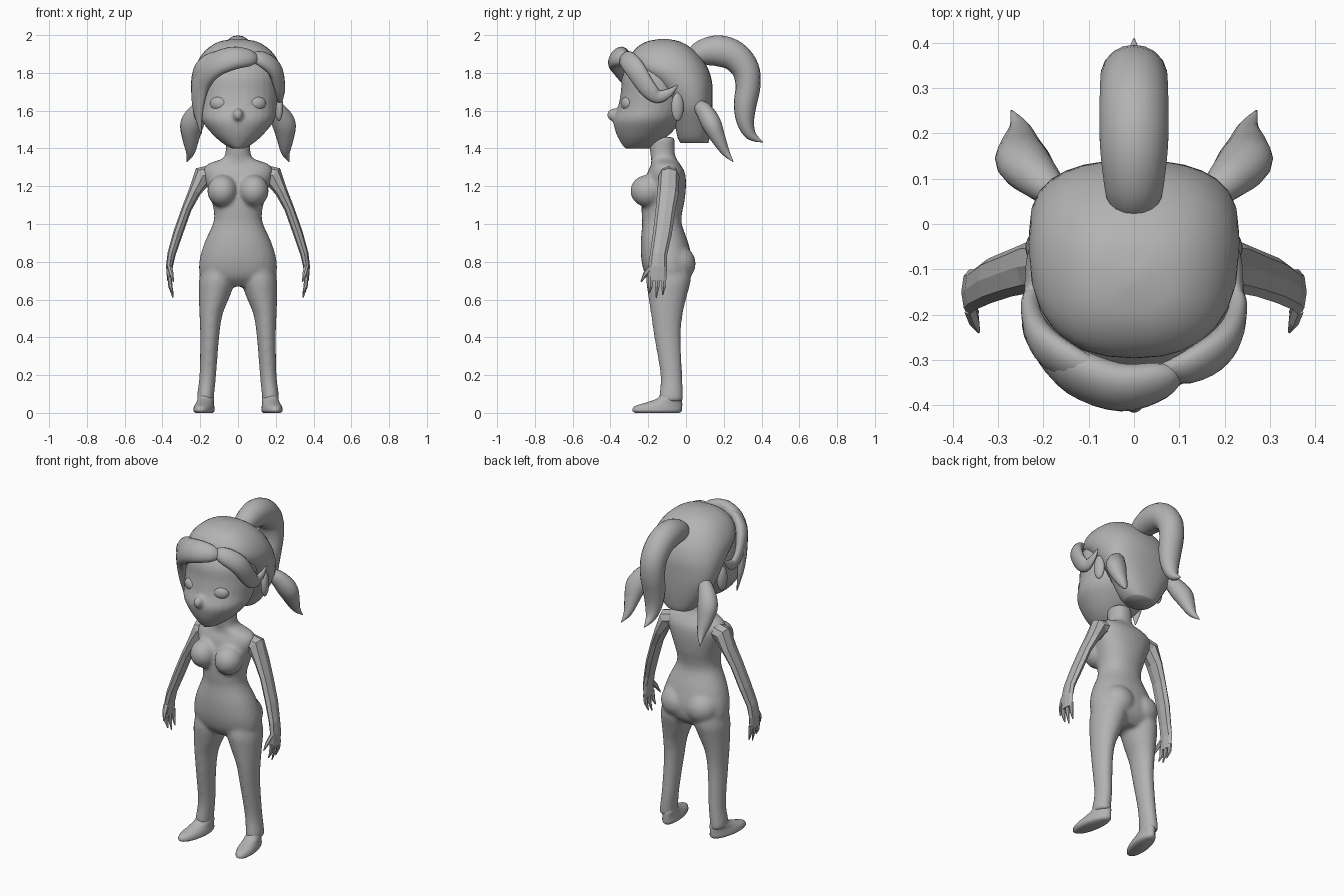
import bpy, bmesh, math
from mathutils import Vector, Matrix

grey = bpy.data.materials.new("plain grey")
grey.diffuse_color = (0.45, 0.45, 0.45, 1)


def resample(rows, k):
    """Catmull-Rom interpolation of tuples, k steps per span."""
    if k < 2:
        return rows
    out = []
    for i in range(len(rows) - 1):
        p0, p1, p2 = rows[max(i - 1, 0)], rows[i], rows[i + 1]
        p3 = rows[min(i + 2, len(rows) - 1)]
        for j in range(k):
            t = j / k
            out.append(tuple(0.5 * (2 * b + (c - a) * t + (2 * a - 5 * b + 4 * c - d) * t * t
                                    + (3 * b - a - 3 * c + d) * t ** 3)
                             for a, b, c, d in zip(p0, p1, p2, p3)))
    return out + [rows[-1]]


def skin(bm, rings):
    loops = [[bm.verts.new(p) for p in r] for r in rings]
    n = len(loops[0])
    for a, b in zip(loops, loops[1:]):
        for i in range(n):
            bm.faces.new((a[i], a[(i + 1) % n], b[(i + 1) % n], b[i]))
    bm.faces.new(loops[0][::-1])
    bm.faces.new(loops[-1])


def stack(bm, rows, s=1, n=2.0, sides=28, k=4, splay=0.0):
    """Horizontal superellipse rings: (z, centre x, half width, front y, back y)."""
    rings = []
    for z, cx, hw, yf, yb in resample(rows, k):
        ring = []
        for i in range(sides):
            a = 2 * math.pi * i / sides
            c, d = math.cos(a), math.sin(a)
            y = (yf + yb) / 2 + (yb - yf) / 2 * math.copysign(abs(d) ** (2 / n), d)
            x = cx + hw * math.copysign(abs(c) ** (2 / n), c) - splay * (y + 0.1)
            ring.append(Vector((s * x, y, z)))
        rings.append(ring)
    skin(bm, rings)


def tube(bm, rows, s=1, ref=(0, 1, 0), hub=None, sides=14, k=4):
    """Elliptical tube: (x, y, z, radius across, radius along ref or away from hub)."""
    rows = resample(rows, k)
    pts = [Vector((s * r[0], r[1], r[2])) for r in rows]
    rings = []
    for i, p in enumerate(pts):
        t = (pts[min(i + 1, len(pts) - 1)] - pts[max(i - 1, 0)]).normalized()
        w = p - Vector(hub) if hub else Vector(ref)
        u = t.cross(w).normalized()
        v = u.cross(t)
        a, b = max(rows[i][3], 0.002), max(rows[i][4], 0.002)
        rings.append([p + u * a * math.cos(2 * math.pi * j / sides)
                      + v * b * math.sin(2 * math.pi * j / sides) for j in range(sides)])
    skin(bm, rings)


def ball(bm, loc, size, tilt=0.0):
    m = Matrix.Translation(loc) @ Matrix.Rotation(tilt, 4, 'Z') @ Matrix.Diagonal((*size, 1))
    bmesh.ops.create_uvsphere(bm, u_segments=20, v_segments=12, radius=1, matrix=m)


def finish(bm, name, smooth=True, voxel=0.0, relax=6):
    bmesh.ops.recalc_face_normals(bm, faces=bm.faces)
    for f in bm.faces:
        f.smooth = smooth
    mesh = bpy.data.meshes.new(name)
    bm.to_mesh(mesh)
    bm.free()
    mesh.materials.append(grey)
    ob = bpy.data.objects.new(name, mesh)
    bpy.context.collection.objects.link(ob)
    if voxel:  # fuse overlapping volumes into one soft surface
        r = ob.modifiers.new("fuse", 'REMESH')
        r.mode, r.voxel_size, r.use_smooth_shade = 'VOXEL', voxel, True
        m = ob.modifiers.new("relax", 'SMOOTH')
        m.factor, m.iterations = 0.5, relax
    return ob


# Body: torso with neck, legs, chest and seat fused together
bm = bmesh.new()
stack(bm, [(0.67, 0, 0.11, -0.16, -0.02), (0.72, 0, 0.195, -0.21, 0.025), (0.8, 0, 0.205, -0.235, 0.035),
           (0.9, 0, 0.178, -0.24, 0.012), (1.0, 0, 0.133, -0.232, -0.022), (1.06, 0, 0.127, -0.235, -0.02),
           (1.12, 0, 0.14, -0.235, -0.008), (1.2, 0, 0.165, -0.22, 0.0), (1.27, 0, 0.185, -0.205, -0.005),
           (1.315, 0, 0.165, -0.185, -0.03), (1.345, 0, 0.085, -0.185, -0.05), (1.38, 0, 0.066, -0.19, -0.06),
           (1.46, 0, 0.066, -0.2, -0.06)], n=2.2)
for s in (1, -1):
    stack(bm, [(0.06, 0.172, 0.042, -0.14, -0.018), (0.09, 0.172, 0.045, -0.142, -0.016),
               (0.2, 0.16, 0.044, -0.135, -0.02), (0.4, 0.15, 0.05, -0.168, -0.028),
               (0.52, 0.143, 0.061, -0.185, -0.018), (0.62, 0.125, 0.083, -0.2, 0.005),
               (0.7, 0.112, 0.095, -0.21, 0.025), (0.78, 0.1, 0.09, -0.2, 0.02)], s)
    ball(bm, (s * 0.083, -0.205, 1.175), (0.08, 0.09, 0.085))
    ball(bm, (s * 0.085, -0.05, 0.79), (0.1, 0.102, 0.1))
finish(bm, "body", voxel=0.011)

# Face and jaw with nose
bm = bmesh.new()
stack(bm, [(1.4, 0, 0.035, -0.325, -0.19), (1.43, 0, 0.085, -0.345, -0.14), (1.48, 0, 0.14, -0.37, -0.08),
           (1.55, 0, 0.193, -0.385, -0.02), (1.62, 0, 0.205, -0.36, 0.01), (1.7, 0, 0.212, -0.345, 0.02),
           (1.79, 0, 0.205, -0.335, 0.0), (1.87, 0, 0.165, -0.28, -0.05), (1.92, 0, 0.09, -0.2, -0.1)], n=2.0)
ball(bm, (0, -0.38, 1.578), (0.028, 0.04, 0.034))
finish(bm, "face", voxel=0.01, relax=5)

# Hair cap with the short back section
bm = bmesh.new()
stack(bm, [(1.43, 0, 0.085, -0.03, 0.118), (1.46, 0, 0.115, -0.045, 0.126), (1.53, 0, 0.16, -0.06, 0.135),
           (1.61, 0, 0.205, -0.08, 0.14), (1.68, 0, 0.225, -0.12, 0.141), (1.75, 0, 0.232, -0.19, 0.138),
           (1.82, 0, 0.228, -0.28, 0.118), (1.88, 0, 0.203, -0.295, 0.08), (1.93, 0, 0.16, -0.265, 0.03),
           (1.965, 0, 0.1, -0.21, -0.03), (1.98, 0, 0.02, -0.135, -0.1)], n=2.4)
finish(bm, "hair_cap")

# Swept fringe and side locks hugging the head
HUB = (0, -0.1, 1.7)
bm = bmesh.new()
tube(bm, [(0.1, -0.325, 1.87, 0.02, 0.015), (0.06, -0.345, 1.88, 0.05, 0.035), (-0.03, -0.36, 1.877, 0.068, 0.045),
          (-0.13, -0.325, 1.835, 0.073, 0.045), (-0.195, -0.265, 1.745, 0.065, 0.035),
          (-0.212, -0.235, 1.61, 0.04, 0.02), (-0.195, -0.22, 1.475, 0.003, 0.003)], hub=HUB, sides=18)
finish(bm, "fringe")
for s, side in ((1, "left"), (-1, "right")):
    bm = bmesh.new()
    tube(bm, [(0.05, -0.325, 1.885, 0.015, 0.01), (0.12, -0.315, 1.875, 0.047, 0.03), (0.193, -0.27, 1.82, 0.055, 0.034),
              (0.222, -0.205, 1.72, 0.048, 0.025), (0.222, -0.15, 1.675, 0.036, 0.02),
              (0.225, -0.09, 1.695, 0.022, 0.014), (0.226, -0.045, 1.735, 0.003, 0.003)], s, hub=HUB)
    finish(bm, side + "_side_lock")

    # Pigtail
    bm = bmesh.new()
    tube(bm, [(0.165, 0.06, 1.63, 0.03, 0.03), (0.205, 0.095, 1.6, 0.048, 0.045), (0.243, 0.135, 1.53, 0.062, 0.052),
              (0.25, 0.17, 1.455, 0.046, 0.04), (0.252, 0.21, 1.38, 0.024, 0.022),
              (0.27, 0.25, 1.33, 0.002, 0.002)], s)
    finish(bm, side + "_pigtail")

    # Eye
    bm = bmesh.new()
    ball(bm, (s * 0.104, -0.315, 1.638), (0.046, 0.026, 0.036), s * 0.35)
    finish(bm, side + "_eye")

    # Ear
    bm = bmesh.new()
    ball(bm, (s * 0.216, -0.045, 1.62), (0.022, 0.034, 0.075), s * 0.3)
    finish(bm, side + "_ear")

    # Shoe
    bm = bmesh.new()
    stack(bm, [(0.0, 0.172, 0.042, -0.268, -0.035), (0.012, 0.172, 0.053, -0.284, -0.022),
               (0.035, 0.172, 0.05, -0.272, -0.02), (0.052, 0.172, 0.045, -0.22, -0.02),
               (0.075, 0.172, 0.042, -0.155, -0.022), (0.1, 0.172, 0.036, -0.13, -0.03)], s, splay=0.15)
    finish(bm, side + "_shoe")

    # Faceted arm with palm
    bm = bmesh.new()
    tube(bm, [(0.13, -0.09, 1.265, 0.05, 0.05), (0.185, -0.09, 1.255, 0.055, 0.055), (0.23, -0.095, 1.17, 0.033, 0.057),
              (0.272, -0.108, 1.08, 0.026, 0.052), (0.318, -0.125, 0.95, 0.026, 0.05),
              (0.352, -0.145, 0.84, 0.022, 0.045), (0.363, -0.15, 0.775, 0.018, 0.05),
              (0.362, -0.153, 0.7, 0.013, 0.048)], s, sides=8, k=1)
    # Fingers and thumb
    for y, tip in ((-0.188, 0.635), (-0.152, 0.61), (-0.118, 0.625)):
        tube(bm, [(0.362, y, 0.72, 0.012, 0.015), (0.358, y, 0.67, 0.011, 0.013),
                  (0.344, y - 0.006, tip, 0.003, 0.004)], s, sides=6, k=1)
    tube(bm, [(0.36, -0.185, 0.77, 0.013, 0.02), (0.352, -0.215, 0.735, 0.012, 0.014),
              (0.342, -0.238, 0.695, 0.003, 0.004)], s, ref=(0, 1, 0.6), sides=6, k=1)
    finish(bm, side + "_arm", smooth=False)

# Ponytail arching over the back
bm = bmesh.new()
tube(bm, [(0, 0.04, 1.87, 0.05, 0.055), (0, 0.085, 1.905, 0.068, 0.066), (0, 0.17, 1.917, 0.082, 0.076),
          (0, 0.255, 1.89, 0.08, 0.077), (0, 0.315, 1.82, 0.073, 0.075), (0, 0.328, 1.73, 0.066, 0.072),
          (0, 0.313, 1.63, 0.06, 0.066), (0, 0.315, 1.54, 0.046, 0.052), (0, 0.345, 1.47, 0.028, 0.03),
          (0, 0.408, 1.433, 0.002, 0.002)], ref=(1, 0, 0), sides=18)
finish(bm, "ponytail")
